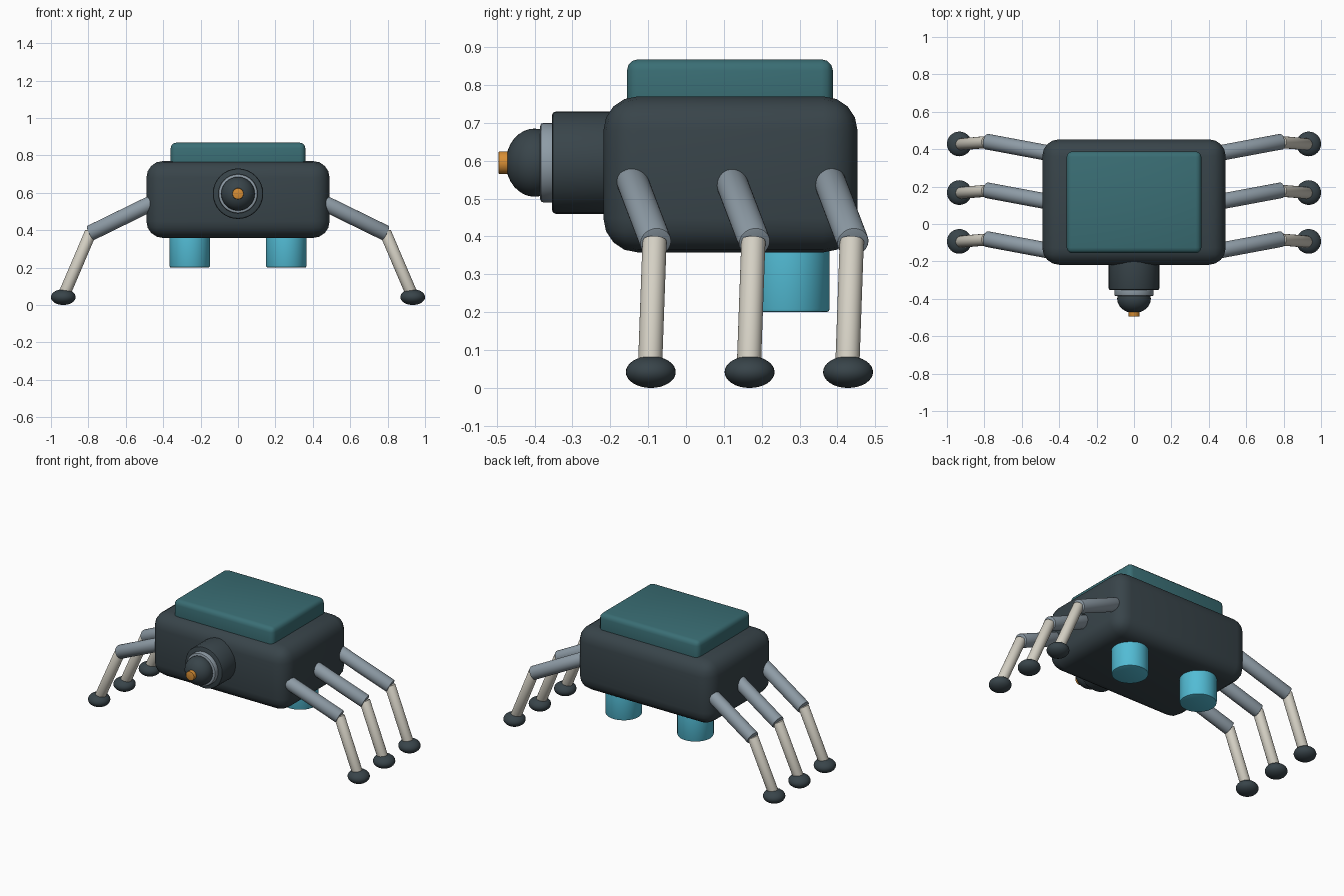
import bpy
from mathutils import Vector

if "Cube" in bpy.data.objects:
    bpy.data.objects.remove(bpy.data.objects["Cube"])


def material(name, rgb):
    m = bpy.data.materials.new(name)
    m.diffuse_color = (*rgb, 1)
    m.use_nodes = True
    m.node_tree.nodes["Principled BSDF"].inputs["Base Color"].default_value = m.diffuse_color
    return m


DARK = material("dark slate", (0.040, 0.058, 0.068))
TEAL = material("teal", (0.042, 0.155, 0.175))
CYAN = material("cyan", (0.085, 0.50, 0.66))
GREY = material("steel grey", (0.27, 0.33, 0.38))
CREAM = material("cream", (0.66, 0.63, 0.55))
ORANGE = material("orange", (0.68, 0.27, 0.035))


def finish(name, mat, bevel=0, segments=3):
    ob = bpy.context.object
    ob.name = name
    ob.data.materials.append(mat)
    bpy.ops.object.transform_apply(location=False, rotation=False, scale=True)
    if bevel:
        mod = ob.modifiers.new("soft edges", 'BEVEL')
        mod.width = bevel
        mod.segments = segments
        mod.limit_method = 'ANGLE'
        bpy.ops.object.modifier_apply(modifier=mod.name)
    bpy.ops.object.shade_smooth_by_angle()
    return ob


def box(name, mat, lo, hi, bevel, segments=3):
    lo, hi = Vector(lo), Vector(hi)
    bpy.ops.mesh.primitive_cube_add(size=1, location=(lo + hi) / 2)
    bpy.context.object.scale = hi - lo
    return finish(name, mat, bevel, segments)


def rod(name, mat, a, b, radius, bevel=0):
    a, b = Vector(a), Vector(b)
    d = b - a
    bpy.ops.mesh.primitive_cylinder_add(vertices=32, radius=radius, depth=d.length,
                                        location=(a + b) / 2)
    bpy.context.object.rotation_euler = d.to_track_quat('Z', 'Y').to_euler()
    return finish(name, mat, bevel, 2)


def ball(name, mat, centre, radii):
    bpy.ops.mesh.primitive_uv_sphere_add(segments=32, ring_count=16, radius=1, location=centre)
    bpy.context.object.scale = radii
    return finish(name, mat)


# Hull and top pack
box("body", DARK, (-0.49, -0.218, 0.358), (0.49, 0.453, 0.77), 0.09, 4)
box("top_pack", TEAL, (-0.36, -0.156, 0.70), (0.36, 0.388, 0.868), 0.03)

# Sensor head, stacked along the front axis
Z = 0.595
rod("head_housing", DARK, (0, -0.10, Z), (0, -0.354, Z), 0.135, 0.01)
rod("head_ring", GREY, (0, -0.33, Z), (0, -0.385, Z), 0.105, 0.008)
ball("eye_dome", DARK, (0, -0.40, Z), (0.09, 0.076, 0.09))
rod("eye_lens", ORANGE, (0, -0.45, Z), (0, -0.495, Z), 0.03, 0.003)

for side, label in ((-1, "left"), (1, "right")):
    # Underside thrusters at the rear
    rod(f"thruster_{label}", CYAN, (side * 0.258, 0.271, 0.45),
        (side * 0.258, 0.271, 0.20), 0.108, 0.008)
    # Three legs on each side
    for i, y in enumerate((-0.093, 0.168, 0.428)):
        tag = f"{label}_{i + 1}"
        rod(f"upper_leg_{tag}", GREY, (side * 0.42, y - 0.056, 0.565),
            (side * 0.79, y + 0.013, 0.384), 0.042, 0.004)
        rod(f"lower_leg_{tag}", CREAM, (side * 0.787, y + 0.01, 0.39),
            (side * 0.93, y - 0.002, 0.055), 0.032, 0.003)
        ball(f"foot_{tag}", DARK, (side * 0.934, y, 0.042), (0.066, 0.066, 0.042))
